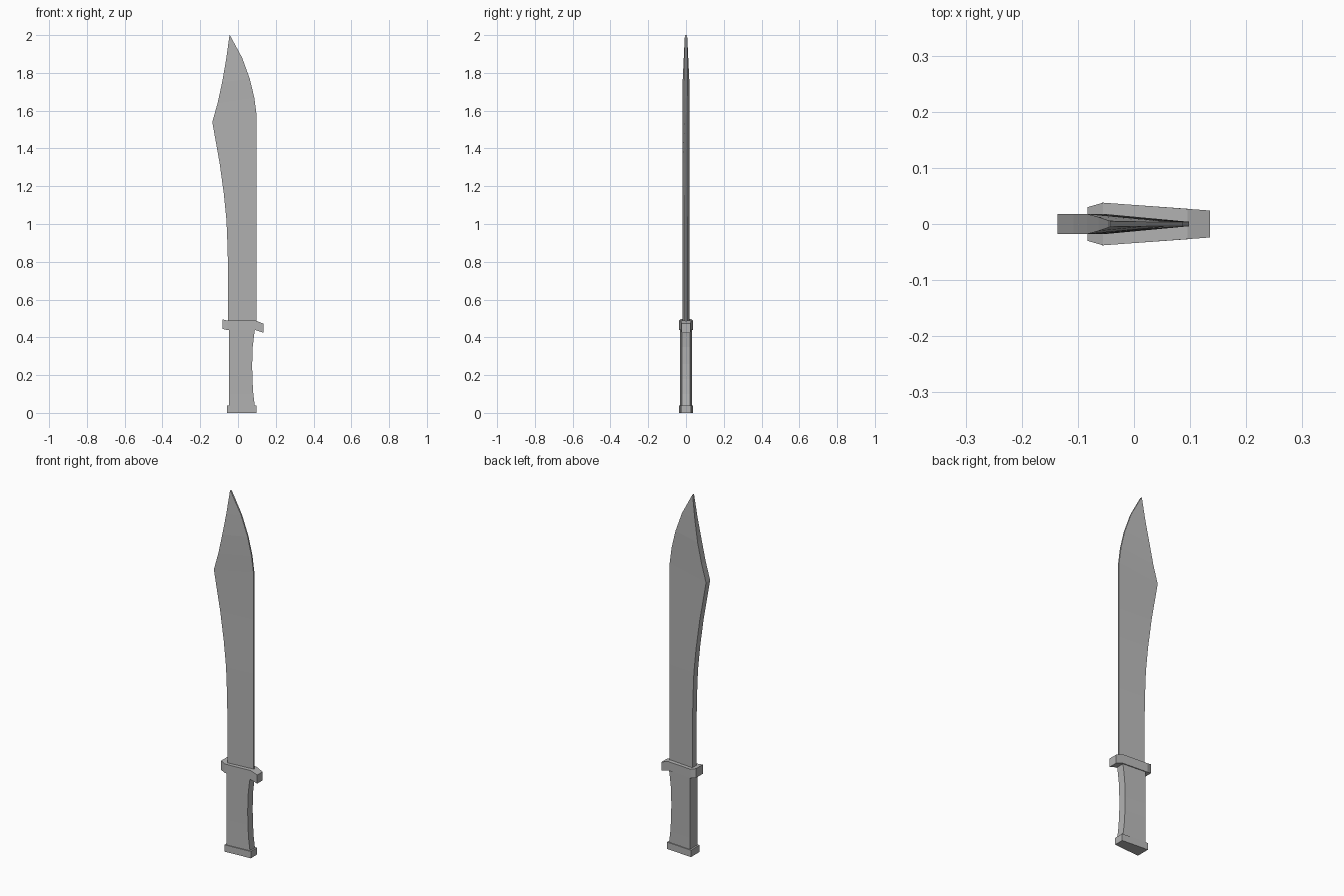
import bpy
import bmesh

cube = bpy.data.objects.get("Cube")
if cube:
    bpy.data.objects.remove(cube, do_unlink=True)

steel = bpy.data.materials.new("plain grey")
steel.use_nodes = True
GREY = (0.45, 0.45, 0.45, 1)
steel.diffuse_color = GREY
steel.node_tree.nodes["Principled BSDF"].inputs["Base Color"].default_value = GREY


def loft(name, rows):
    """Skin a solid through rows; each row is two (x, z, half_thickness) rims."""
    bm = bmesh.new()
    rings = []
    for (xa, za, ha), (xb, zb, hb) in rows:
        corners = [(xa, -ha, za), (xb, -hb, zb), (xb, hb, zb), (xa, ha, za)]
        rings.append([bm.verts.new(c) for c in corners])
    for low, high in zip(rings, rings[1:]):
        for i in range(4):
            j = (i + 1) % 4
            bm.faces.new((low[i], low[j], high[j], high[i]))
    bm.faces.new(rings[0][::-1])
    bm.faces.new(rings[-1])
    bmesh.ops.recalc_face_normals(bm, faces=bm.faces)
    mesh = bpy.data.meshes.new(name)
    bm.to_mesh(mesh)
    bm.free()
    mesh.materials.append(steel)
    obj = bpy.data.objects.new(name, mesh)
    bpy.context.collection.objects.link(obj)
    return obj


# Blade: thick curved spine on the right, thin cutting edge on the left
SPINE, EDGE = 0.018, 0.004
blade = [(-0.052, 0.47, 0.098, 0.47), (-0.052, 0.7, 0.098, 0.7),
         (-0.055, 0.87, 0.098, 0.87), (-0.061, 1.02, 0.098, 1.02),
         (-0.075, 1.16, 0.098, 1.16), (-0.097, 1.32, 0.098, 1.32),
         (-0.136, 1.54, 0.098, 1.58), (-0.108, 1.64, 0.086, 1.67),
         (-0.084, 1.75, 0.062, 1.77), (-0.063, 1.87, 0.022, 1.88)]
rows = []
for xa, za, xb, zb in blade:
    taper = 1 - max(0, za - 1.75) * 2.6
    rows.append(((xa, za, SPINE * taper), (xb, zb, EDGE)))
rows.append(((-0.045, 2.0, 0.006), (-0.043, 2.0, 0.005)))
loft("blade", rows)

# Guard: lofted sideways, flared at one end and hooked at the other
loft("guard", [((-0.083, 0.445, 0.030), (-0.083, 0.496, 0.030)),
               ((-0.055, 0.438, 0.038), (-0.055, 0.488, 0.038)),
               ((0.095, 0.438, 0.027), (0.095, 0.488, 0.027)),
               ((0.135, 0.424, 0.024), (0.135, 0.472, 0.024))])

# Grip: straight back, hollowed finger side, narrower toward the edge
finger_side = [(0.09, 0.03), (0.081, 0.10), (0.076, 0.18), (0.075, 0.26),
               (0.078, 0.35), (0.085, 0.41), (0.09, 0.445)]
loft("grip", [((-0.047, z, 0.033), (x, z, 0.022)) for x, z in finger_side])

# Pommel cap
loft("pommel", [((-0.057, z, 0.038), (0.098, z, 0.027)) for z in (0, 0.038)])
